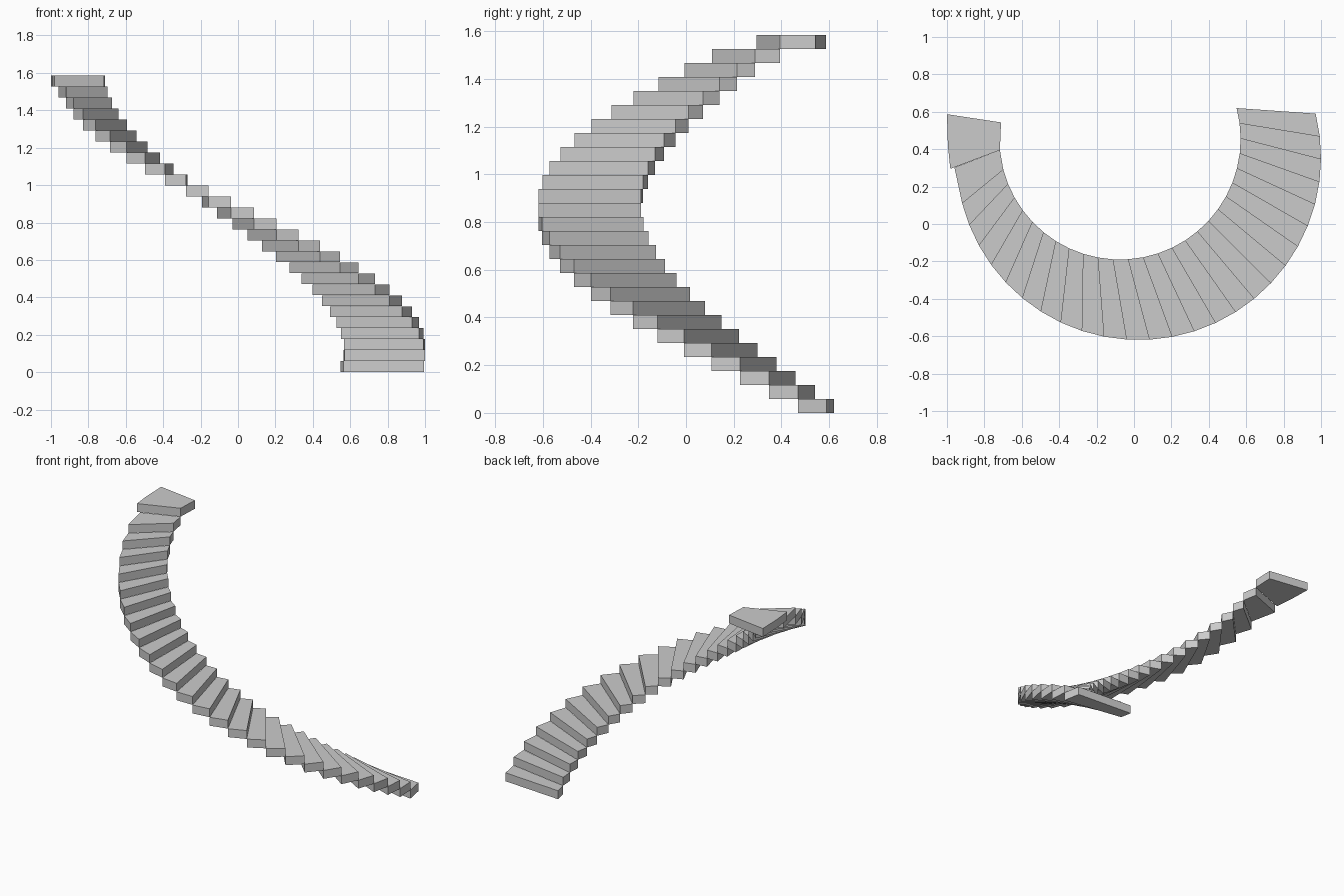
import bpy, bmesh, math

if "Cube" in bpy.data.objects:
    bpy.data.objects.remove(bpy.data.objects["Cube"])

STEPS = 27
RISE = 1.585 / STEPS
THICK = RISE - 0.0005


def arc(cx, cy, r, start, delta, k):
    a = math.radians(start - delta * k)
    return (cx + r * math.cos(a), cy + r * math.sin(a))


def outer(k):
    return arc(0.025, 0.355, 0.975, 13.95, 7.176, k)


def inner(k):
    return arc(-0.075, 0.455, 0.645, 14.8, 7.2, k)


def slab(name, plan, z0, z1):
    bm = bmesh.new()
    face = bm.faces.new([bm.verts.new((x, y, z0)) for x, y in plan])
    top = bmesh.ops.extrude_face_region(bm, geom=[face])["geom"]
    verts = [g for g in top if isinstance(g, bmesh.types.BMVert)]
    bmesh.ops.translate(bm, verts=verts, vec=(0, 0, z1 - z0))
    bmesh.ops.recalc_face_normals(bm, faces=bm.faces)
    mesh = bpy.data.meshes.new(name)
    bm.to_mesh(mesh)
    bm.free()
    obj = bpy.data.objects.new(name, mesh)
    bpy.context.collection.objects.link(obj)
    return obj


# Winding treads between two offset arcs
for k in range(STEPS - 1):
    end_out, end_in = outer(k + 1), inner(k + 1)
    if k == STEPS - 2:  # deeper last tread meets the landing
        end_out, end_in = (-0.96, 0.302), (-0.717, 0.395)
    top = (k + 1) * RISE
    slab(f"step_{k + 1:02d}", [outer(k), inner(k), end_in, end_out],
         0 if k == 0 else top - THICK, top)

# Top landing
landing = [(-0.982, 0.295), (-0.717, 0.395), (-0.711, 0.543),
           (-1.0, 0.587), (-0.995, 0.42)]
slab("landing", landing, STEPS * RISE - THICK, STEPS * RISE)
